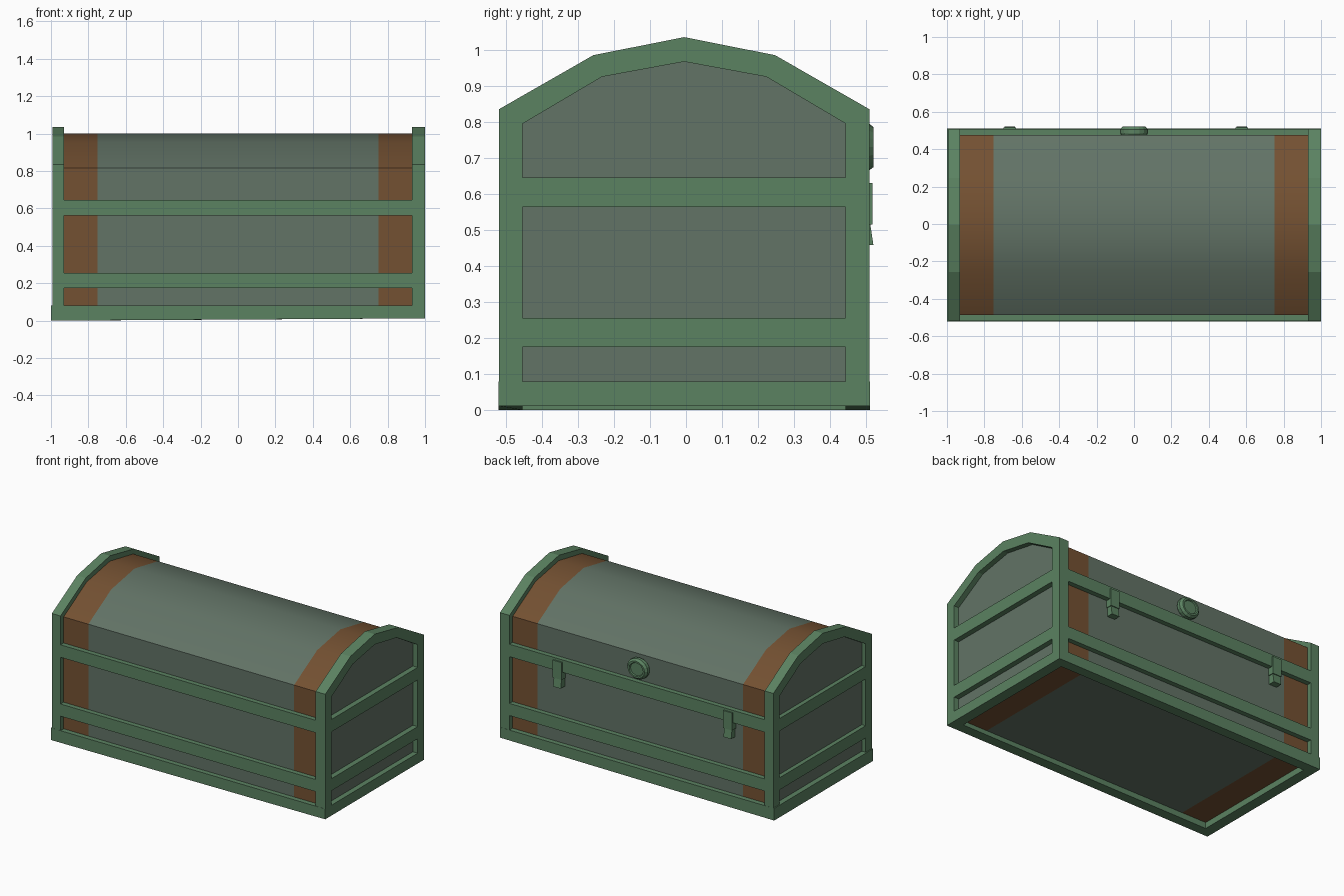
import bpy, bmesh, math
from mathutils import Matrix, Vector

if "Cube" in bpy.data.objects:
    bpy.data.objects.remove(bpy.data.objects["Cube"])

CY = -0.005          # depth centre of the chest body


def srgb(r, g, b):
    f = lambda c: c / 12.92 if c <= 0.04045 else ((c + 0.055) / 1.055) ** 2.4
    return (f(r / 255), f(g / 255), f(b / 255), 1)


def material(name, rgb):
    m = bpy.data.materials.new(name)
    m.diffuse_color = srgb(*rgb)
    m.use_nodes = True
    m.node_tree.nodes["Principled BSDF"].inputs["Base Color"].default_value = m.diffuse_color
    return m


GREY = material("grey_green", (98, 115, 102))
GREEN = material("frame_green", (91, 130, 97))
BROWN = material("band_brown", (116, 81, 50))


def finish(name, bm, mats):
    bmesh.ops.recalc_face_normals(bm, faces=bm.faces)
    me = bpy.data.meshes.new(name)
    bm.to_mesh(me)
    bm.free()
    for m in mats:
        me.materials.append(m)
    ob = bpy.data.objects.new(name, me)
    bpy.context.collection.objects.link(ob)
    return ob


def box(name, x0, x1, y0, y1, z0, z1, mat=GREEN):
    bm = bmesh.new()
    size = Matrix.Diagonal((x1 - x0, y1 - y0, z1 - z0, 1))
    mid = Matrix.Translation(((x0 + x1) / 2, (y0 + y1) / 2, (z0 + z1) / 2))
    bmesh.ops.create_cube(bm, size=1, matrix=mid @ size)
    return finish(name, bm, [mat])


def arch(hw, z0, eave, qw, qz, top):
    """Open outline of a post - roof - post shape, as (y, z) points."""
    return [(CY - hw, z0), (CY - hw, eave), (CY - qw, qz), (CY, top),
            (CY + qw, qz), (CY + hw, eave), (CY + hw, z0)]


# Chest body with rounded lid; brown bands wrap round near both ends
prof = arch(0.482, 0.04, 0.817, 0.243, 0.955, 1.0)
bm = bmesh.new()
rings = [[bm.verts.new((x, y, z)) for y, z in prof] for x in (-0.965, -0.75, 0.75, 0.965)]
n = len(prof)
for s in range(3):
    for i in range(n):
        j = (i + 1) % n
        f = bm.faces.new((rings[s][i], rings[s][j], rings[s + 1][j], rings[s + 1][i]))
        f.material_index = 0 if s == 1 else 1
        f.smooth = 1 <= i <= 4
# keep the eave line sharp
for r in (bm.faces.new(rings[0]), bm.faces.new(rings[-1])):
    r.material_index = 0
for e in bm.edges:
    if any(not f.smooth for f in e.link_faces):
        e.smooth = False
finish("chest_body", bm, [GREY, BROWN])

# Arched frames at both ends
outer = arch(0.514, 0.075, 0.835, 0.252, 0.985, 1.035)
inner = arch(0.448, 0.075, 0.795, 0.228, 0.925, 0.967)
for side, xo in (("left", -0.993), ("right", 1.0)):
    xi = math.copysign(0.93, xo)
    bm = bmesh.new()
    loops = [[bm.verts.new((x, y, z)) for y, z in p]
             for x, p in ((xo, outer), (xo, inner), (xi, inner), (xi, outer))]
    for a in range(4):
        b = (a + 1) % 4
        for i in range(n - 1):
            bm.faces.new((loops[a][i], loops[a][i + 1], loops[b][i + 1], loops[b][i]))
    for i in (0, n - 1):
        bm.faces.new([l[i] for l in loops])
    finish(side + "_end_frame", bm, [GREEN])

# Horizontal rails around all four sides
for tag, z0, z1 in (("lower", 0.175, 0.255), ("upper", 0.563, 0.645)):
    box(tag + "_front_rail", -0.93, 0.93, CY - 0.514, CY - 0.47, z0, z1)
    box(tag + "_back_rail", -0.93, 0.93, CY + 0.47, CY + 0.514, z0, z1)
    box(tag + "_left_rail", -0.993, -0.95, CY - 0.448, CY + 0.448, z0, z1)
    box(tag + "_right_rail", 0.95, 1.0, CY - 0.448, CY + 0.448, z0, z1)

# Base ring, a little lower on the left
bm = bmesh.new()
corners = [(-1, -1), (1, -1), (1, 1), (-1, 1)]
loops = []
for hx, hy, z in ((1, 0.515, 0), (1, 0.515, 0.08), (0.93, 0.448, 0.08), (0.93, 0.448, 0)):
    ring = []
    for sx, sy in corners:
        low = 0.0 if sx < 0 else 0.012
        ring.append(bm.verts.new((sx * hx, CY + sy * hy, z if z else low)))
    loops.append(ring)
for a in range(4):
    b = (a + 1) % 4
    for i in range(4):
        j = (i + 1) % 4
        bm.faces.new((loops[a][i], loops[a][j], loops[b][j], loops[b][i]))
finish("base_ring", bm, [GREEN])

# Two latches on the back: a plate over the rail and a tapered clasp
for side, x in (("right", 0.577), ("left", -0.665)):
    box(side + "_latch_plate", x - 0.033, x + 0.033, 0.47, 0.517, 0.515, 0.63)
    clasp = box(side + "_latch_clasp", x - 0.028, x + 0.028, 0.47, 0.52, 0.458, 0.525)
    for v in clasp.data.vertices:
        if v.co.y > 0.5 and v.co.z > 0.5:
            v.co.y = 0.51

# Round lock on the back: rim with a dished face
bm = bmesh.new()
S = 16
rings = []
for r, y in ((0.065, 0.47), (0.075, 0.485), (0.075, 0.505), (0.062, 0.52), (0.05, 0.52), (0.046, 0.512)):
    rings.append([bm.verts.new((r * math.cos(2 * math.pi * k / S), y,
                                0.73 + 0.9 * r * math.sin(2 * math.pi * k / S))) for k in range(S)])
for a, b in zip(rings, rings[1:]):
    for k in range(S):
        j = (k + 1) % S
        bm.faces.new((a[k], a[j], b[j], b[k]))
bm.faces.new(rings[0])
bm.faces.new(rings[-1])
finish("round_lock", bm, [GREEN])
